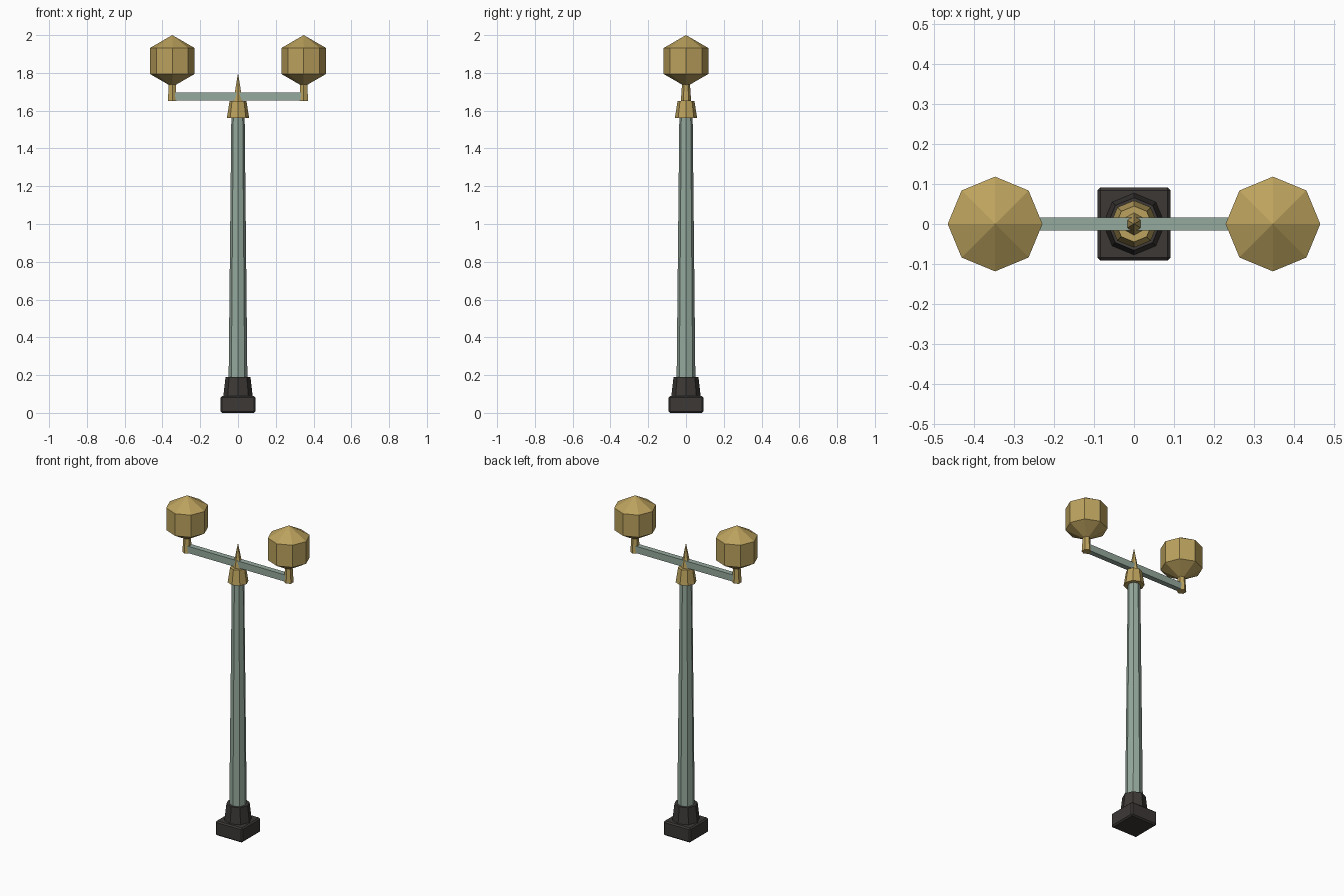
import bpy

if "Cube" in bpy.data.objects:
    bpy.data.objects.remove(bpy.data.objects["Cube"])


def material(name, rgb):
    m = bpy.data.materials.new(name)
    m.diffuse_color = (*rgb, 1)
    m.use_nodes = True
    m.node_tree.nodes["Principled BSDF"].inputs["Base Color"].default_value = m.diffuse_color
    return m


brass = material("brass", (0.50, 0.36, 0.11))
green = material("green_paint", (0.30, 0.40, 0.34))
dark = material("dark_iron", (0.045, 0.04, 0.037))


def finish(name, mat):
    o = bpy.context.object
    o.name = name
    o.data.materials.append(mat)
    return o


def taper(name, mat, sides, r1, r2, z1, z2, x=0):
    bpy.ops.mesh.primitive_cone_add(vertices=sides, radius1=r1, radius2=r2,
                                    depth=z2 - z1, location=(x, 0, (z1 + z2) / 2))
    return finish(name, mat)


def box(name, mat, size, z):
    bpy.ops.mesh.primitive_cube_add(size=1, location=(0, 0, z))
    o = finish(name, mat)
    o.scale = size
    bpy.ops.object.transform_apply(location=False, rotation=False, scale=True)
    return o


# Square plinth with chamfered edges
plinth = box("plinth", dark, (0.184, 0.184, 0.09), 0.045)
bevel = plinth.modifiers.new("chamfer", "BEVEL")
bevel.width = 0.008
bevel.segments = 1

# Column: foot, tapered pole, collar and spike
taper("pole_foot", dark, 8, 0.078, 0.066, 0.085, 0.19)
taper("pole", green, 8, 0.05, 0.035, 0.15, 1.60)
taper("collar", brass, 8, 0.059, 0.045, 1.56, 1.65)
taper("finial", brass, 6, 0.03, 0, 1.64, 1.80)

# Cross arm
box("cross_arm", green, (0.70, 0.033, 0.042), 1.675)

# Lamp on each end of the arm
for side, x in (("left", -0.348), ("right", 0.348)):
    taper(side + "_lamp_stem", brass, 6, 0.027, 0.021, 1.65, 1.745, x)
    bpy.ops.mesh.primitive_uv_sphere_add(segments=8, ring_count=3, radius=0.137,
                                         location=(x, 0, 1.863))
    finish(side + "_lamp_globe", brass)
